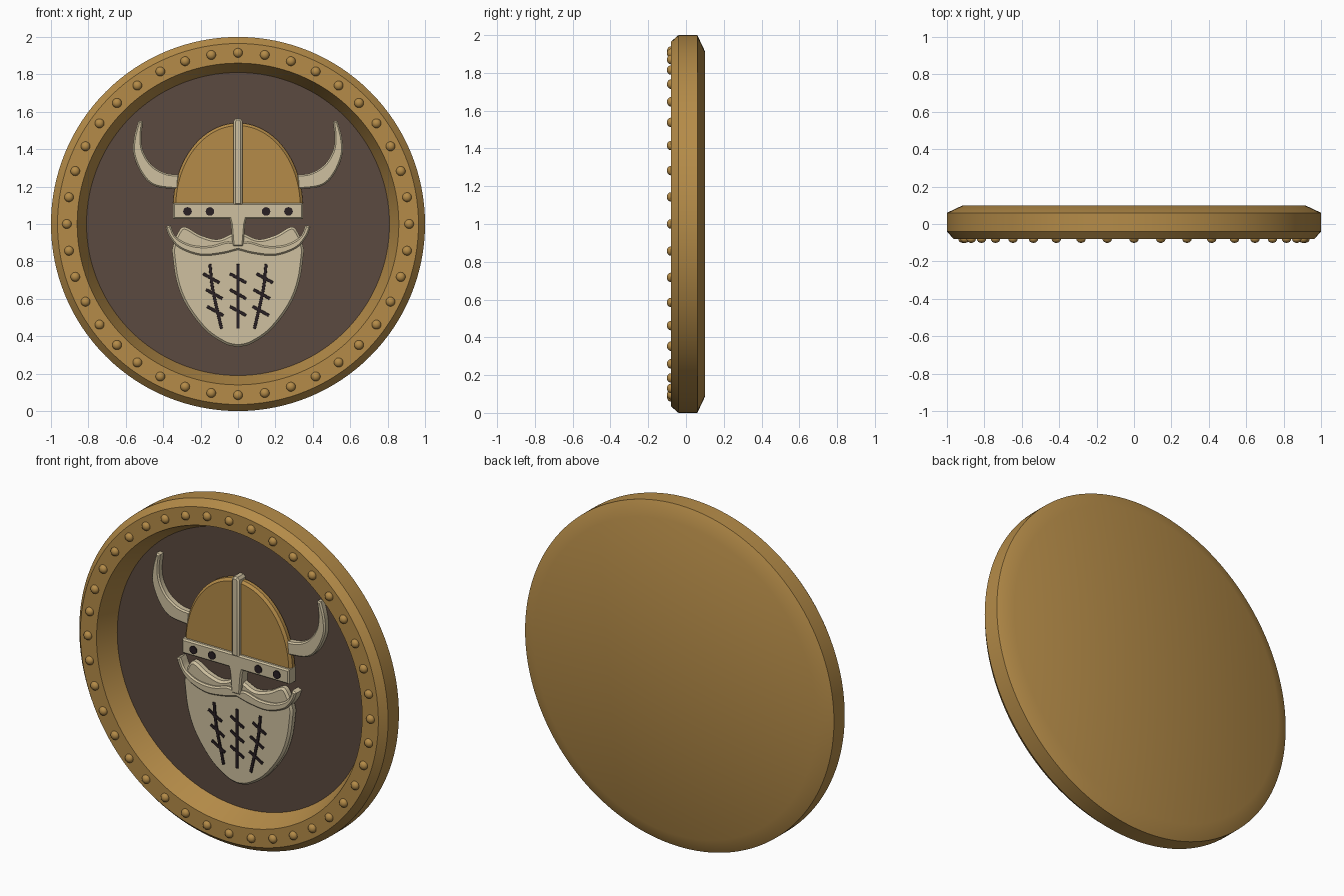
import bpy, bmesh
from math import pi, sin, cos
from mathutils import Matrix, Vector

cube = bpy.data.objects.get("Cube")
if cube:
    bpy.data.objects.remove(cube)


def material(name, rgb):
    m = bpy.data.materials.new(name)
    m.use_nodes = True
    m.diffuse_color = (*rgb, 1)
    bsdf = next(n for n in m.node_tree.nodes if n.type == 'BSDF_PRINCIPLED')
    bsdf.inputs["Base Color"].default_value = (*rgb, 1)
    return m


GOLD = material("old gold", (0.46, 0.26, 0.065))
BROWN = material("dark leather", (0.105, 0.067, 0.05))
BONE = material("bone", (0.62, 0.53, 0.35))
DARK = material("near black", (0.022, 0.014, 0.017))
FLOOR = 0.04      # depth of the recessed panel
CENTRE = Vector((0, 0, 1))


def finish(ob):
    bpy.ops.object.select_all(action='DESELECT')
    ob.select_set(True)
    bpy.context.view_layer.objects.active = ob
    bpy.ops.object.shade_smooth_by_angle(angle=pi / 6)
    return ob


def from_bmesh(name, bm, *mats):
    me = bpy.data.meshes.new(name)
    bm.to_mesh(me)
    bm.free()
    for m in mats:
        me.materials.append(m)
    ob = bpy.data.objects.new(name, me)
    bpy.context.collection.objects.link(ob)
    return finish(ob)


def smooth(pts, steps=6):
    """Open Catmull-Rom curve through the points."""
    p = [Vector(q) for q in pts]
    p = [2 * p[0] - p[1]] + p + [2 * p[-1] - p[-2]]
    out = []
    for a, b, c, d in zip(p, p[1:], p[2:], p[3:]):
        for i in range(steps):
            t = i / steps
            out.append(0.5 * (2 * b + (c - a) * t + (2 * a - 5 * b + 4 * c - d) * t * t
                              + (3 * b - a - 3 * c + d) * t ** 3))
    return out + [p[-2]]


def flip(pts):
    """Mirror an outline in x, keeping its winding."""
    return [(-x, z) for x, z in reversed([tuple(q) for q in pts])]


def plate(name, outline, front, mat, chamfer=0.01, back=FLOOR + 0.005):
    """Chamfered slab with an (x, z) outline, running from back to front in y."""
    cu = bpy.data.curves.new(name, 'CURVE')
    cu.dimensions = '2D'
    cu.fill_mode = 'BOTH'
    sp = cu.splines.new('POLY')
    sp.points.add(len(outline) - 1)
    for pt, (x, z) in zip(sp.points, outline):
        pt.co = (x, z, 0, 1)
    sp.use_cyclic_u = True
    cu.bevel_depth = chamfer
    cu.bevel_resolution = 0
    cu.offset = -chamfer
    cu.extrude = (back - front) / 2 - chamfer
    cu.materials.append(mat)
    ob = bpy.data.objects.new(name, cu)
    ob.location.y = (back + front) / 2
    ob.rotation_euler.x = pi / 2
    bpy.context.collection.objects.link(ob)
    bpy.ops.object.select_all(action='DESELECT')
    ob.select_set(True)
    bpy.context.view_layer.objects.active = ob
    bpy.ops.object.convert(target='MESH')
    return finish(bpy.context.view_layer.objects.active)


# Shield body: one lathed profile (radius, y), with a leather floor in front
profile = [(0, FLOOR), (0.81, FLOOR), (0.86, -0.08), (0.965, -0.08),
           (1, -0.04), (1, 0.06), (0.915, 0.1), (0, 0.1)]
bm = bmesh.new()
verts = [bm.verts.new((r, y, 0)) for r, y in profile]
edges = [bm.edges.new(pair) for pair in zip(verts, verts[1:])]
bmesh.ops.spin(bm, geom=verts + edges, axis=(0, 1, 0), cent=(0, 0, 0),
               angle=2 * pi, steps=128, use_duplicate=False)
bmesh.ops.remove_doubles(bm, verts=bm.verts, dist=0.0005)
bmesh.ops.recalc_face_normals(bm, faces=bm.faces)
for f in bm.faces:
    if all(abs(v.co.y - FLOOR) < 0.001 for v in f.verts):
        f.material_index = 1
bmesh.ops.translate(bm, verts=bm.verts, vec=CENTRE)
from_bmesh("shield_body", bm, GOLD, BROWN)

# Ring of domed studs on the rim
bm = bmesh.new()
STUDS = 40
for i in range(STUDS):
    a = 2 * pi * i / STUDS
    spot = CENTRE + Vector((0.915 * sin(a), -0.08, 0.915 * cos(a)))
    bmesh.ops.create_uvsphere(bm, u_segments=16, v_segments=10, radius=0.025,
                              matrix=Matrix.Translation(spot) @ Matrix.Diagonal((1, 0.85, 1, 1)))
from_bmesh("rim_studs", bm, GOLD)

# Helmet dome, crest and brow band with nose guard
dome = [(0.347 * cos(pi * i / 40), 1.09 + 0.45 * sin(pi * i / 40)) for i in range(41)]
plate("helmet_dome", dome, -0.005, GOLD, 0.014)
plate("helmet_crest", [(-0.024, 1.1), (0.024, 1.1), (0.024, 1.55), (0.012, 1.565),
                       (-0.012, 1.565), (-0.024, 1.55)], -0.03, BONE)
half = [(0.028, 0.88), (0.038, 1.0), (0.045, 1.027), (0.347, 1.027), (0.347, 1.112)]
plate("brow_band", half + flip(half), -0.025, BONE, 0.008)

# Dark rivets on the brow band
bm = bmesh.new()
for x in (-0.27, -0.15, 0.15, 0.27):
    bmesh.ops.create_cone(bm, cap_ends=True, segments=20, radius1=0.023, radius2=0.023, depth=0.008,
                          matrix=Matrix.Translation((x, -0.027, 1.067)) @ Matrix.Rotation(pi / 2, 4, 'X'))
from_bmesh("brow_rivets", bm, DARK)

# Horns
outer = smooth([(0.32, 1.185), (0.444, 1.203), (0.513, 1.265), (0.558, 1.37), (0.556, 1.46), (0.532, 1.552)])
inner = smooth([(0.508, 1.548), (0.517, 1.46), (0.505, 1.385), (0.46, 1.315), (0.39, 1.273), (0.315, 1.262)])
horn = [tuple(q) for q in outer + inner]
plate("left_horn", horn, 0, BONE, 0.008)
plate("right_horn", flip(horn), 0, BONE, 0.008)

# Beard with raised cheeks
jaw = smooth([(0, 0.342), (0.07, 0.36), (0.176, 0.433), (0.278, 0.567), (0.33, 0.7), (0.353, 0.86)])
cheek = smooth([(0.335, 0.93), (0.29, 0.985), (0.2, 0.94), (0.11, 0.918), (0.03, 0.95)])
side = [tuple(q) for q in jaw + cheek]
plate("beard", side + flip(side)[:-1], -0.005, BONE, 0.012)

# Moustache
lower = smooth([(0, 0.862), (0.09, 0.84), (0.2, 0.832), (0.31, 0.87), (0.365, 0.93), (0.388, 0.985)])
upper = smooth([(0.362, 0.995), (0.33, 0.93), (0.25, 0.888), (0.15, 0.882), (0.06, 0.905), (0, 0.895)])
side = [tuple(q) for q in lower + upper]
plate("moustache", side[:-1] + flip(side)[:-1], -0.02, BONE, 0.008)


# Braid marks: three long strokes, each crossed by short slanted ticks
def stroke(name, pts, width):
    pts = smooth(pts, 4)
    left, right = [], []
    for i, p in enumerate(pts):
        d = (pts[min(i + 1, len(pts) - 1)] - pts[max(i - 1, 0)]).normalized()
        n = Vector((-d.y, d.x)) * width / 2
        left.append(p + n)
        right.append(p - n)
    plate(name, right + left[::-1], -0.011, DARK, 0.001, back=-0.003)


for label, s in (("right", -1), ("middle", 0), ("left", 1)):
    stroke(label + "_braid_line", [(s * 0.15, 0.785), (s * 0.135, 0.65), (s * 0.088, 0.44)], 0.016)
    for i, (x, z) in enumerate(((0.143, 0.71), (0.127, 0.625), (0.122, 0.535))):
        stroke(f"{label}_braid_tick_{i + 1}", [(s * x - 0.043, z + 0.024), (s * x + 0.043, z - 0.024)], 0.016)
